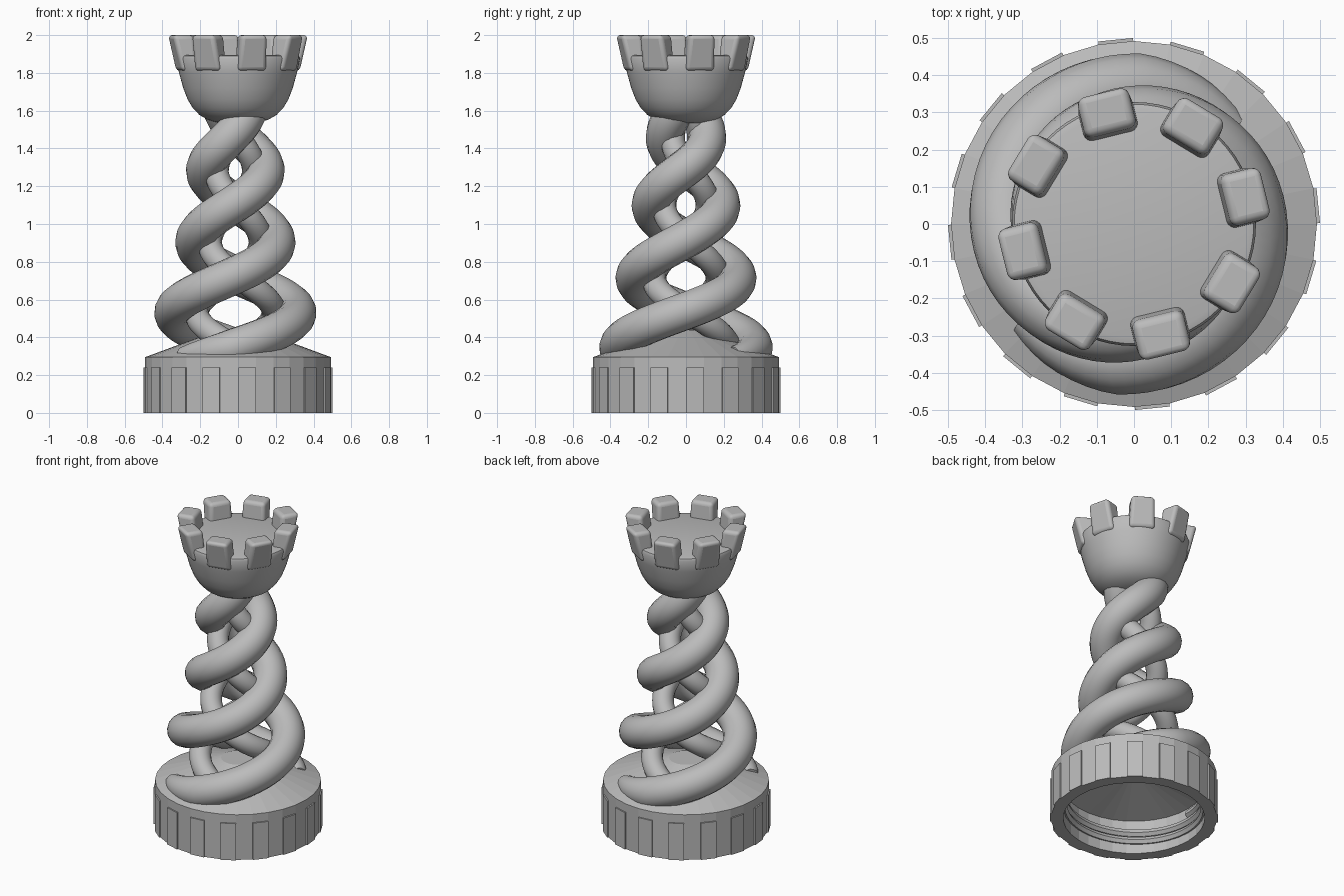
import bpy, bmesh, math
from math import sin, cos, pi, radians

cube = bpy.data.objects.get("Cube")
if cube:
    bpy.data.objects.remove(cube, do_unlink=True)

gray = bpy.data.materials.new("plain_gray")
gray.use_nodes = True
COLOR = (0.5, 0.5, 0.5, 1)
gray.diffuse_color = COLOR
gray.node_tree.nodes["Principled BSDF"].inputs["Base Color"].default_value = COLOR


def add_object(name, data):
    obj = bpy.data.objects.new(name, data)
    bpy.context.collection.objects.link(obj)
    data.materials.append(gray)
    return obj


def activate(obj):
    bpy.ops.object.select_all(action='DESELECT')
    obj.select_set(True)
    bpy.context.view_layer.objects.active = obj


def smooth(obj, angle=40):
    activate(obj)
    bpy.ops.object.shade_smooth_by_angle(angle=radians(angle))


def mesh_object(name, bm):
    bmesh.ops.recalc_face_normals(bm, faces=bm.faces)
    mesh = bpy.data.meshes.new(name)
    bm.to_mesh(mesh)
    bm.free()
    return add_object(name, mesh)


def lathe(name, profile, sides):
    """Spin an (r, z) profile that starts and ends on the axis."""
    bm = bmesh.new()
    verts = [bm.verts.new((r, 0, z)) for r, z in profile]
    edges = [bm.edges.new(pair) for pair in zip(verts, verts[1:])]
    bmesh.ops.spin(bm, geom=verts + edges, cent=(0, 0, 0), axis=(0, 0, 1),
                   angle=2 * pi, steps=sides, use_merge=True)
    bmesh.ops.remove_doubles(bm, verts=bm.verts, dist=0.0005)
    return mesh_object(name, bm)


def wedge(bm, angle, lower, upper):
    """Block from two (inner r, outer r, half width, z) sections."""
    rings = []
    for r0, r1, w, z in (lower, upper):
        ring = [(r0, -w), (r1, -w), (r1, w), (r0, w)]
        rings.append([bm.verts.new((r * cos(angle) - t * sin(angle),
                                    r * sin(angle) + t * cos(angle), z)) for r, t in ring])
    low, high = rings
    bm.faces.new(low[::-1])
    bm.faces.new(high)
    for i in range(4):
        j = (i + 1) % 4
        bm.faces.new((low[i], low[j], high[j], high[i]))


def tube(name, points, radii, depth, sides=6):
    curve = bpy.data.curves.new(name, 'CURVE')
    curve.dimensions = '3D'
    curve.bevel_depth = depth
    curve.bevel_resolution = sides
    curve.use_fill_caps = True
    spline = curve.splines.new('POLY')
    spline.points.add(len(points) - 1)
    for p, co, r in zip(spline.points, points, radii):
        p.co = (*co, 1)
        p.radius = r / depth
    obj = add_object(name, curve)
    activate(obj)
    bpy.ops.object.convert(target='MESH')
    smooth(bpy.context.object, 50)


# Screw cap: hollow shell with a conical top
lathe("cap_shell", [(0, 0.44), (0.1, 0.44), (0.492, 0.295), (0.492, 0),
                    (0.42, 0), (0.42, 0.22), (0, 0.33)], 32)

# Grip ribs around the cap
bm = bmesh.new()
for k in range(16):
    section = (0.46, 0.498, 0.047)
    wedge(bm, radians(5.7 + 22.5 * k), (*section, 0), (*section, 0.24))
mesh_object("cap_grip_ribs", bm)

# Screw thread inside the cap
steps = 150
thread = [(0.42 * cos(a), 0.42 * sin(a), 0.05 + 0.13 * i / steps)
          for i in range(steps + 1) for a in [5 * pi * i / steps]]
tube("cap_thread", thread, [0.025] * len(thread), 0.025, 1)

# Twisted stem: radius of the stem centre line at each height
STEM = [(0.2, 0.375), (0.35, 0.36), (0.54, 0.331), (0.72, 0.273), (0.92, 0.214),
        (1.1, 0.188), (1.3, 0.162), (1.48, 0.11), (1.7, 0.07)]


def linear(z):
    for (z0, r0), (z1, r1) in zip(STEM, STEM[1:]):
        if z <= z1:
            return r0 + (r1 - r0) * (z - z0) / (z1 - z0)
    return STEM[-1][1]


def stem_radius(z):
    return sum(linear(z + d * 0.02) for d in range(-3, 4)) / 7


def strand(name, start, phase, turn, scale, thick):
    points, radii = [], []
    for i in range(121):
        z = start + (1.62 - start) * i / 120
        a = phase + turn * pi * (z - 0.54) / 0.38
        r = stem_radius(z) * scale
        s = min(thick, (z - 0.14) / 2)
        points.append((r * cos(a) - 0.014, r * sin(a), z + thick - s))
        radii.append(s)
    tube(name, points, radii, thick)


for side, phase in (("left", 0), ("right", pi)):
    strand("outer_strand_" + side, 0.25, phase, 1, 1, 0.1)
    strand("inner_strand_" + side, 0.35, phase, -1, 0.62, 0.065)

# Tower head: rounded cup with a flat floor
head = lathe("tower_head", [(0, 1.53), (0.1, 1.535), (0.16, 1.552), (0.205, 1.578),
                            (0.24, 1.615), (0.267, 1.66), (0.29, 1.72), (0.312, 1.8),
                            (0.328, 1.875), (0.322, 1.89), (0.305, 1.895), (0, 1.895)], 64)
smooth(head)

# Battlements leaning outward around the rim
bm = bmesh.new()
for k in range(8):
    wedge(bm, radians(13.8 + 45 * k), (0.235, 0.322, 0.078, 1.81), (0.255, 0.368, 0.07, 2.0))
blocks = mesh_object("battlements", bm)
bevel = blocks.modifiers.new("rounding", 'BEVEL')
bevel.width = 0.022
bevel.segments = 4
smooth(blocks, 50)
